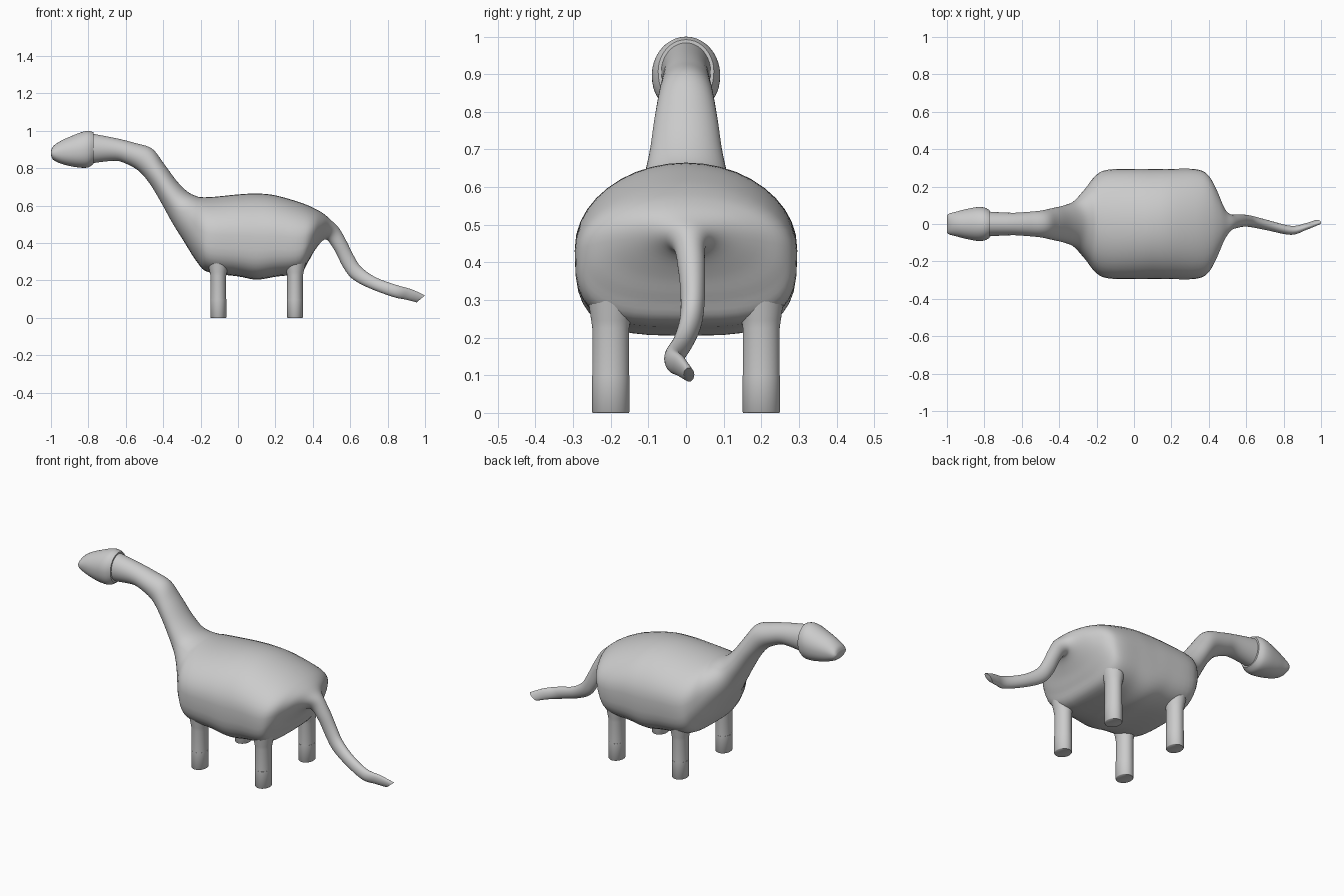
import bpy, bmesh, math
from mathutils import Vector

if "Cube" in bpy.data.objects:
    bpy.data.objects.remove(bpy.data.objects["Cube"])

SEG = 40


def ring(top, bottom, w, p=2.0):
    """Cross-section between a top and a bottom point; p squares off the lower half."""
    top, bottom = Vector(top), Vector(bottom)
    mid, half = (top + bottom) / 2, (top - bottom) / 2
    pts = []
    for i in range(SEG):
        a = 2 * math.pi * i / SEG
        c, s = math.cos(a), math.sin(a)
        e = 1.0 if s >= 0 else 2.0 / p
        v = math.copysign(abs(c) ** e, c)
        u = math.copysign(abs(s) ** e, s)
        pts.append(mid + half * u + Vector((0, w * v, 0)))
    return pts


def smooth(rows, steps):
    """Catmull-Rom interpolation of the station rows."""
    out = []
    for i in range(len(rows) - 1):
        a, b, c, d = (rows[max(0, min(len(rows) - 1, i + k))] for k in (-1, 0, 1, 2))
        for s in range(steps):
            t = s / steps
            out.append([0.5 * (2 * q + (r - o) * t + (2 * o - 5 * q + 4 * r - n) * t * t
                               + (3 * q - o - 3 * r + n) * t ** 3)
                        for o, q, r, n in zip(a, b, c, d)])
    return out + [list(rows[-1])]


def loft(name, rings, angle=40):
    bm = bmesh.new()
    vs = [[bm.verts.new(p) for p in r] for r in rings]
    for r0, r1 in zip(vs, vs[1:]):
        for i in range(SEG):
            j = (i + 1) % SEG
            bm.faces.new((r0[i], r0[j], r1[j], r1[i]))
    bm.faces.new(vs[0][::-1])
    bm.faces.new(vs[-1])
    bmesh.ops.recalc_face_normals(bm, faces=bm.faces[:])
    me = bpy.data.meshes.new(name)
    bm.to_mesh(me)
    bm.free()
    ob = bpy.data.objects.new(name, me)
    bpy.context.collection.objects.link(ob)
    bpy.ops.object.select_all(action='DESELECT')
    ob.select_set(True)
    bpy.context.view_layer.objects.active = ob
    bpy.ops.object.shade_smooth_by_angle(angle=math.radians(angle))
    return ob


# Neck and trunk stations: top x, top z, bottom x, bottom z, half width, squareness
trunk = [
    (-.78, .985, -.775, .828, .066, 2), (-.65, .96, -.66, .84, .060, 2),
    (-.55, .935, -.60, .825, .064, 2), (-.46, .905, -.53, .785, .072, 2),
    (-.40, .83, -.47, .715, .085, 2), (-.33, .735, -.41, .615, .10, 2),
    (-.27, .675, -.355, .515, .125, 2), (-.22, .65, -.29, .41, .19, 2.2),
    (-.185, .645, -.22, .30, .26, 2.7), (-.12, .648, -.16, .245, .29, 3.3),
    (0, .66, 0, .222, .295, 3.3), (.1, .665, .1, .205, .295, 3.3),
    (.2, .655, .2, .22, .295, 3.3), (.33, .618, .33, .24, .293, 3.3),
    (.41, .585, .375, .30, .265, 2.8), (.46, .555, .41, .36, .19, 2.3),
    (.5, .52, .45, .41, .09, 2)]
# Tail stations: top x, top z, bottom x, bottom z, half width, sideways sway
tail = [
    (.54, .48, .478, .415, .045, .008), (.58, .41, .52, .355, .036, .015),
    (.62, .33, .56, .275, .032, .018), (.66, .27, .61, .21, .030, .012),
    (.74, .215, .70, .16, .027, -.008), (.85, .175, .83, .112, .024, -.034),
    (.93, .152, .90, .097, .018, -.015), (1.0, .12, .955, .083, .014, .008)]

# Body: neck, trunk and tail in one skin
rows = [r + (0,) for r in trunk] + [r[:5] + (2, r[5]) for r in tail]
loft("body", [ring((a, y, b), (c, y, d), w, p)
              for a, b, c, d, w, p, y in smooth(rows, 5)], 60)

# Head: wedge-shaped snout, wider than the neck
head = [(-1.0, .893, .870, .045), (-.988, .918, .845, .056), (-.95, .945, .826, .066),
        (-.90, .968, .812, .079), (-.84, .992, .803, .090), (-.80, 1.0, .805, .088),
        (-.772, .992, .824, .074)]
loft("head", [ring((x, 0, t), (x, 0, b), w, 2.3) for x, t, b, w in smooth(head, 4)], 50)

# Legs and feet: short oval columns
for end, x in (("front", -.105), ("rear", .305)):
    for side, y in (("left", -.2), ("right", .2)):
        for part, cols in (("leg", ((.1, 0), (.225, 0), (.245, .004), (.31, .018))),
                           ("foot", ((0, -.002), (.003, .001), (.1, .001)))):
            loft(f"{end}_{side}_{part}",
                 [ring((x - .042 - g, y, z), (x + .042 + g, y, z), .049 + g * .7)
                  for z, g in cols], 50)
